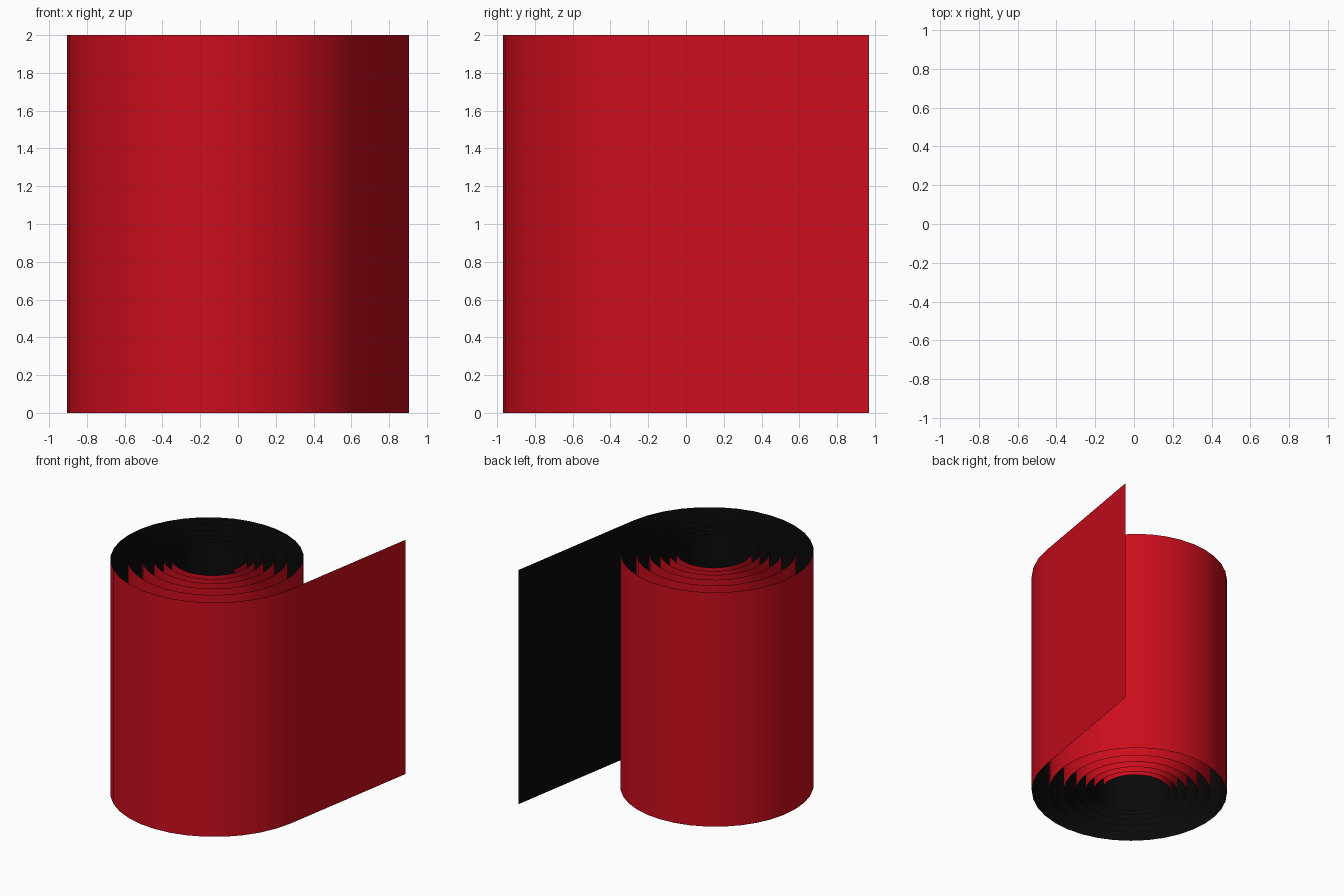
import bpy, bmesh
from math import radians, cos, sin, exp, tau

if "Cube" in bpy.data.objects:
    bpy.data.objects.remove(bpy.data.objects["Cube"])

CENTRE = (-0.136, -0.164)      # axis of the roll
R0, DECAY = 0.838, 0.187       # outer radius and shrink rate per turn
TURNS, STEPS = 6.0, 36
START = radians(-14.5)
HEIGHT = 2.0
FLAP_END = (0.905, 0.97)


def spiral(t, offset):
    r = R0 * exp(-DECAY * t) - offset
    a = START - tau * t
    return CENTRE[0] + r * cos(a), CENTRE[1] + r * sin(a)


def material(name, colour):
    m = bpy.data.materials.new(name)
    m.diffuse_color = (*colour, 1)
    m.use_nodes = True
    m.node_tree.nodes["Principled BSDF"].inputs["Base Color"].default_value = m.diffuse_color
    return m


def sheet(name, offset, mat, inward):
    # profile: loose straight flap, then the winding running inwards
    first = -0.018
    n = int((TURNS - first) * STEPS)
    path = [(FLAP_END[0] - offset, FLAP_END[1])]
    path += [spiral(first + (TURNS - first) * i / n, offset) for i in range(n + 1)]
    bm = bmesh.new()
    cols = [[bm.verts.new((x, y, z)) for z in (0, HEIGHT)] for x, y in path]
    for (a0, a1), (b0, b1) in zip(cols, cols[1:]):
        f = bm.faces.new((a0, a1, b1, b0) if not inward else (a0, b0, b1, a1))
        f.smooth = True
    mesh = bpy.data.meshes.new(name)
    bm.to_mesh(mesh)
    bm.free()
    mesh.materials.append(mat)
    ob = bpy.data.objects.new(name, mesh)
    bpy.context.collection.objects.link(ob)
    return ob


# red outer face and black backing of the rolled sheet
sheet("roll_outer_face", 0.0, material("red", (0.60, 0.004, 0.012)), False)
sheet("roll_backing", 0.002, material("black", (0.003, 0.003, 0.003)), True)
